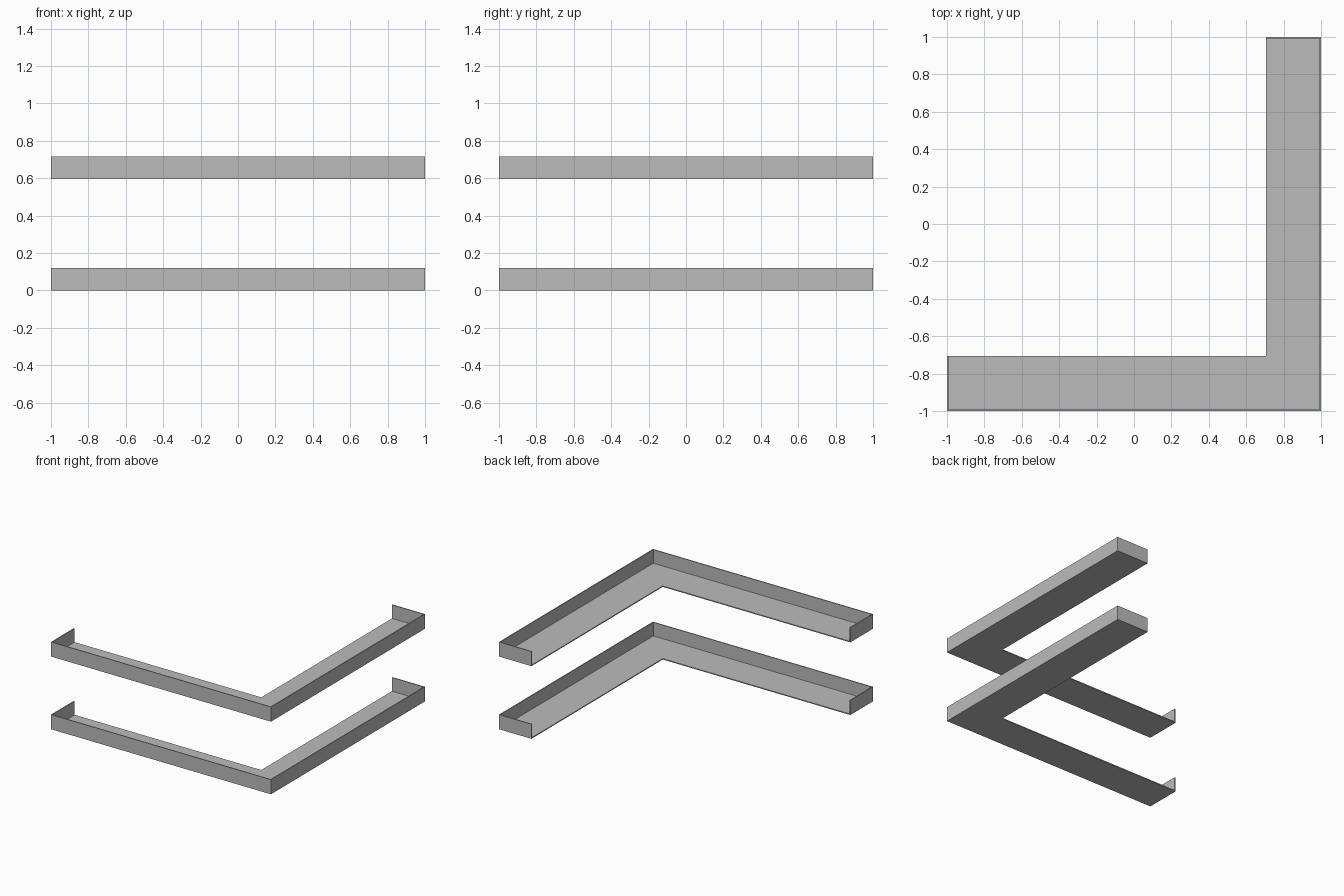
import bpy
import bmesh

if "Cube" in bpy.data.objects:
    bpy.data.objects.remove(bpy.data.objects["Cube"], do_unlink=True)

DEPTH, LIP, SHEET, PITCH = 0.295, 0.12, 0.008, 0.597
INNER = 1 - DEPTH

# Plain grey sheet metal
grey = bpy.data.materials.new("grey_metal")
grey.use_nodes = True
colour = (0.5, 0.5, 0.5, 1)
grey.diffuse_color = colour
grey.node_tree.nodes["Principled BSDF"].inputs["Base Color"].default_value = colour


def corner_shelf(name, z):
    """L-shaped tray with a lip on its outer sides and ends, open on the inside."""
    bm = bmesh.new()
    # The first five points are the lipped run, the sixth is the inner corner
    outline = [(-1, -INNER), (-1, -1), (1, -1), (1, 1), (INNER, 1), (INNER, -INNER)]
    base = [bm.verts.new((x, y, 0)) for x, y in outline]
    rim = [bm.verts.new((x, y, LIP)) for x, y in outline[:5]]
    bm.faces.new(reversed(base))
    for i in range(4):
        bm.faces.new((base[i], base[i + 1], rim[i + 1], rim[i]))
    mesh = bpy.data.meshes.new(name)
    bm.to_mesh(mesh)
    bm.free()
    mesh.materials.append(grey)
    shelf = bpy.data.objects.new(name, mesh)
    shelf.location.z = z
    bpy.context.collection.objects.link(shelf)
    # Sheet thickness grows inward from the outer skin
    solid = shelf.modifiers.new("sheet_thickness", 'SOLIDIFY')
    solid.solidify_mode = 'NON_MANIFOLD'
    solid.nonmanifold_thickness_mode = 'CONSTRAINTS'
    solid.thickness = SHEET
    solid.offset = -1


corner_shelf("lower_shelf", 0)
corner_shelf("upper_shelf", PITCH)
